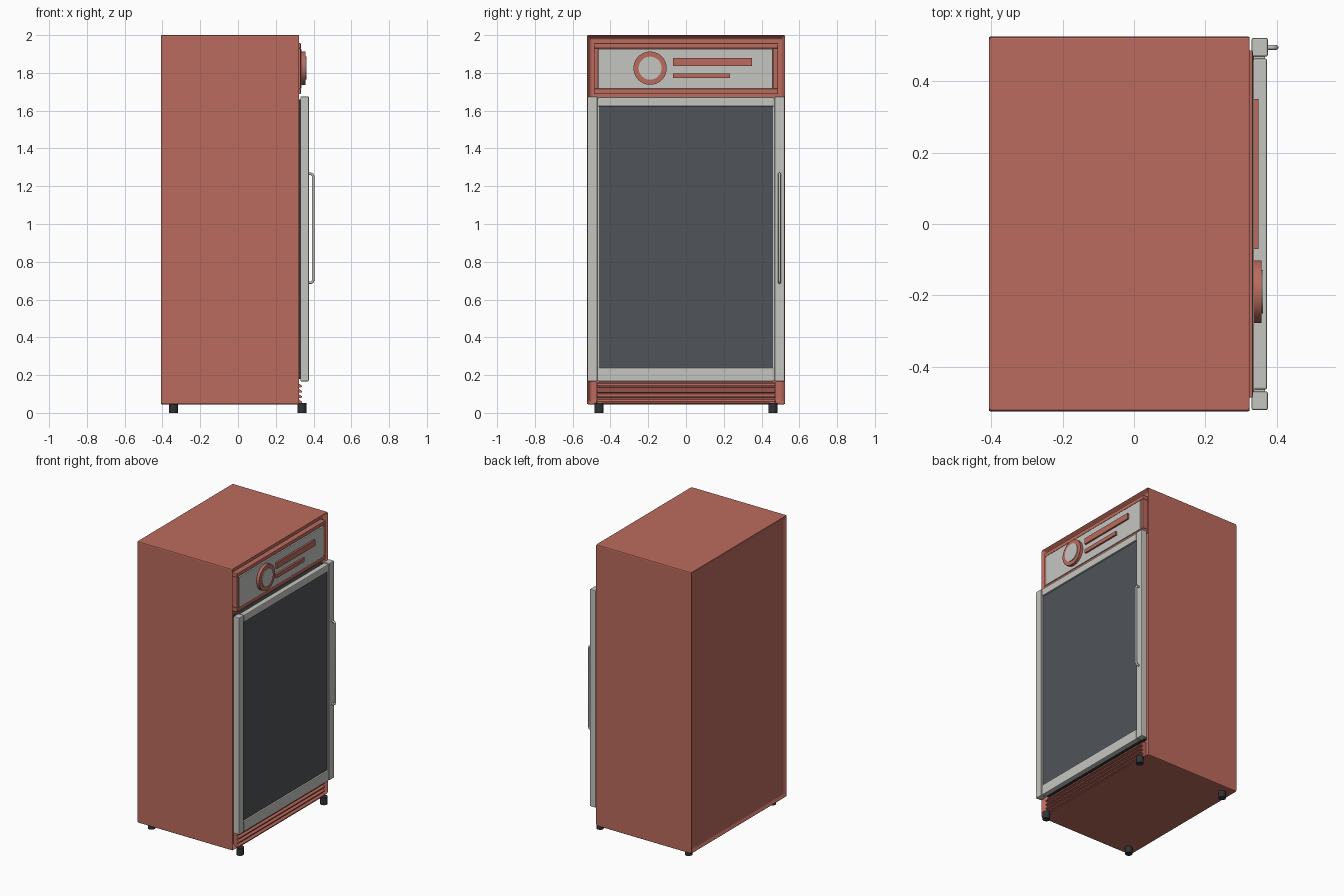
import bpy, bmesh, math
from mathutils import Vector

if "Cube" in bpy.data.objects:
    bpy.data.objects.remove(bpy.data.objects["Cube"], do_unlink=True)


def material(name, rgb):
    m = bpy.data.materials.new(name)
    m.use_nodes = True
    m.diffuse_color = (*rgb, 1)
    m.node_tree.nodes["Principled BSDF"].inputs["Base Color"].default_value = (*rgb, 1)
    return m


RED = material("coral red", (0.5, 0.145, 0.11))
GREY = material("light grey", (0.56, 0.56, 0.53))
GLASS = material("dark glass", (0.08, 0.088, 0.1))
BLACK = material("black rubber", (0.03, 0.032, 0.035))


def finish(name, bm, mat, bevel=0.0, smooth=False):
    bmesh.ops.recalc_face_normals(bm, faces=bm.faces)
    mesh = bpy.data.meshes.new(name)
    bm.to_mesh(mesh)
    bm.free()
    mesh.materials.append(mat)
    ob = bpy.data.objects.new(name, mesh)
    bpy.context.collection.objects.link(ob)
    if bevel:
        mod = ob.modifiers.new("Bevel", "BEVEL")
        mod.width, mod.segments = bevel, 2
        mod.limit_method = "ANGLE"
    if smooth:
        bpy.ops.object.select_all(action="DESELECT")
        ob.select_set(True)
        bpy.context.view_layer.objects.active = ob
        bpy.ops.object.shade_smooth_by_angle(angle=math.radians(40))
    return ob


def box_mesh(x, y, z):
    bm = bmesh.new()
    bmesh.ops.create_cube(bm, size=1)
    for v in bm.verts:
        v.co = [lo + (c + 0.5) * (hi - lo) for c, (lo, hi) in zip(v.co, (x, y, z))]
    return bm


def box(name, x, y, z, mat, bevel=0.0):
    return finish(name, box_mesh(x, y, z), mat, bevel)


def recess(bm, direction, border, depth):
    """Inset the face turned to a direction and push it inwards."""
    bm.normal_update()
    face = max(bm.faces, key=lambda f: f.normal.dot(direction))
    bmesh.ops.inset_region(bm, faces=[face], thickness=border)
    for v in face.verts:
        v.co -= Vector(direction) * depth


def extrude_profile(name, points, y, mat):
    """Sweep an x-z outline along y."""
    bm = bmesh.new()
    face = bm.faces.new([bm.verts.new((px, y[0], pz)) for px, pz in points])
    out = bmesh.ops.extrude_face_region(bm, geom=[face])["geom"]
    for v in out:
        if isinstance(v, bmesh.types.BMVert):
            v.co.y = y[1]
    return finish(name, bm, mat)


def ring(name, centre, outer, inner, x, mat, sides=40):
    """Flat ring or disc facing +x."""
    bm = bmesh.new()
    loops = []
    for r, px in ((outer, x[0]), (outer, x[1]), (inner, x[1]), (inner, x[0])):
        loops.append([bm.verts.new((px, centre[0] + r * math.cos(a), centre[1] + r * math.sin(a)))
                      for a in (2 * math.pi * i / sides for i in range(sides))])
    for k in range(4):
        a, b = loops[k], loops[(k + 1) % 4]
        for i in range(sides):
            j = (i + 1) % sides
            bm.faces.new((a[i], a[j], b[j], b[i]))
    return finish(name, bm, mat, smooth=True)


def cylinder(name, centre, radius, depth, axis, mat, sides=20):
    bm = bmesh.new()
    bmesh.ops.create_cone(bm, cap_ends=True, segments=sides, radius1=radius, radius2=radius, depth=depth)
    turn = Vector((0, 0, 1)).rotation_difference(Vector(axis)).to_matrix()
    bmesh.ops.rotate(bm, verts=bm.verts, matrix=turn)
    bmesh.ops.translate(bm, verts=bm.verts, vec=centre)
    return finish(name, bm, mat, smooth=True)


# Cabinet, with an open front and a shallow back recess
bm = box_mesh((-0.41, 0.327), (-0.525, 0.525), (0.045, 2.0))
recess(bm, (1, 0, 0), 0.028, 0.03)
recess(bm, (-1, 0, 0), 0.03, 0.012)
finish("cabinet", bm, RED, 0.007)

# Header: raised frame, grey panel and its emblem-free trim
for label, z in (("top", (1.93, 1.957)), ("bottom", (1.688, 1.717))):
    box("header_frame_" + label, (0.29, 0.333), (-0.487, 0.487), z, RED, 0.004)
for label, s in (("right", -1), ("left", 1)):
    box("header_frame_" + label, (0.29, 0.333), sorted((s * 0.463, s * 0.487)), (1.717, 1.93), RED, 0.004)
box("header_panel", (0.29, 0.337), (-0.465, 0.46), (1.717, 1.927), GREY, 0.003)
ring("header_ring", (-0.19, 1.825), 0.088, 0.061, (0.335, 0.357), RED)
cylinder("header_disc", (0.347, -0.19, 1.825), 0.061, 0.03, (1, 0, 0), GREY, 40)
box("header_bar_upper", (0.335, 0.349), (-0.07, 0.35), (1.837, 1.878), RED)
box("header_bar_lower", (0.335, 0.349), (-0.07, 0.232), (1.772, 1.798), RED)

# Door: gasket, glass, rails and stiles
box("door_gasket", (0.295, 0.336), (-0.475, 0.475), (0.18, 1.66), BLACK)
box("door_glass", (0.33, 0.362), (-0.472, 0.472), (0.2, 1.65), GLASS)
box("door_rail_top", (0.335, 0.373), (-0.464, 0.464), (1.622, 1.672), GREY, 0.005)
box("door_rail_bottom", (0.335, 0.373), (-0.464, 0.464), (0.167, 0.24), GREY, 0.005)
for label, s in (("right", -1), ("left", 1)):
    box("door_stile_" + label, (0.33, 0.375), sorted((s * 0.469, s * 0.522)), (0.167, 1.675), GREY, 0.005)
    box("door_stile_joint_" + label, (0.335, 0.367), sorted((s * 0.46, s * 0.472)), (0.172, 1.668), GREY)

# Handle: bent rod
curve = bpy.data.curves.new("door_handle", "CURVE")
curve.dimensions = "3D"
curve.bevel_depth, curve.bevel_resolution = 0.007, 3
curve.use_fill_caps = True
path = [(0.37, 0.69), (0.388, 0.69), (0.395, 0.694), (0.398, 0.703)]
path += [(x, 1.955 - z) for x, z in reversed(path)]
spline = curve.splines.new("POLY")
spline.points.add(len(path) - 1)
for p, (x, z) in zip(spline.points, path):
    p.co = (x, 0.495, z, 1)
curve.materials.append(GREY)
bpy.context.collection.objects.link(bpy.data.objects.new("door_handle", curve))

# Ventilation grille below the door
box("grille_back", (0.29, 0.322), (-0.473, 0.473), (0.047, 0.164), RED)
for i in range(4):
    z = 0.05 + i * 0.028
    extrude_profile(f"grille_slat_{i + 1}",
                    [(0.318, z), (0.338, z + 0.003), (0.338, z + 0.01), (0.318, z + 0.024)],
                    (-0.47, 0.47), RED)

# Feet
for xl, x in (("back", -0.342), ("front", 0.338)):
    for yl, y in (("right", -0.46), ("left", 0.46)):
        cylinder(f"foot_{xl}_{yl}", (x, y, 0.026), 0.024, 0.052, (0, 0, 1), BLACK)
